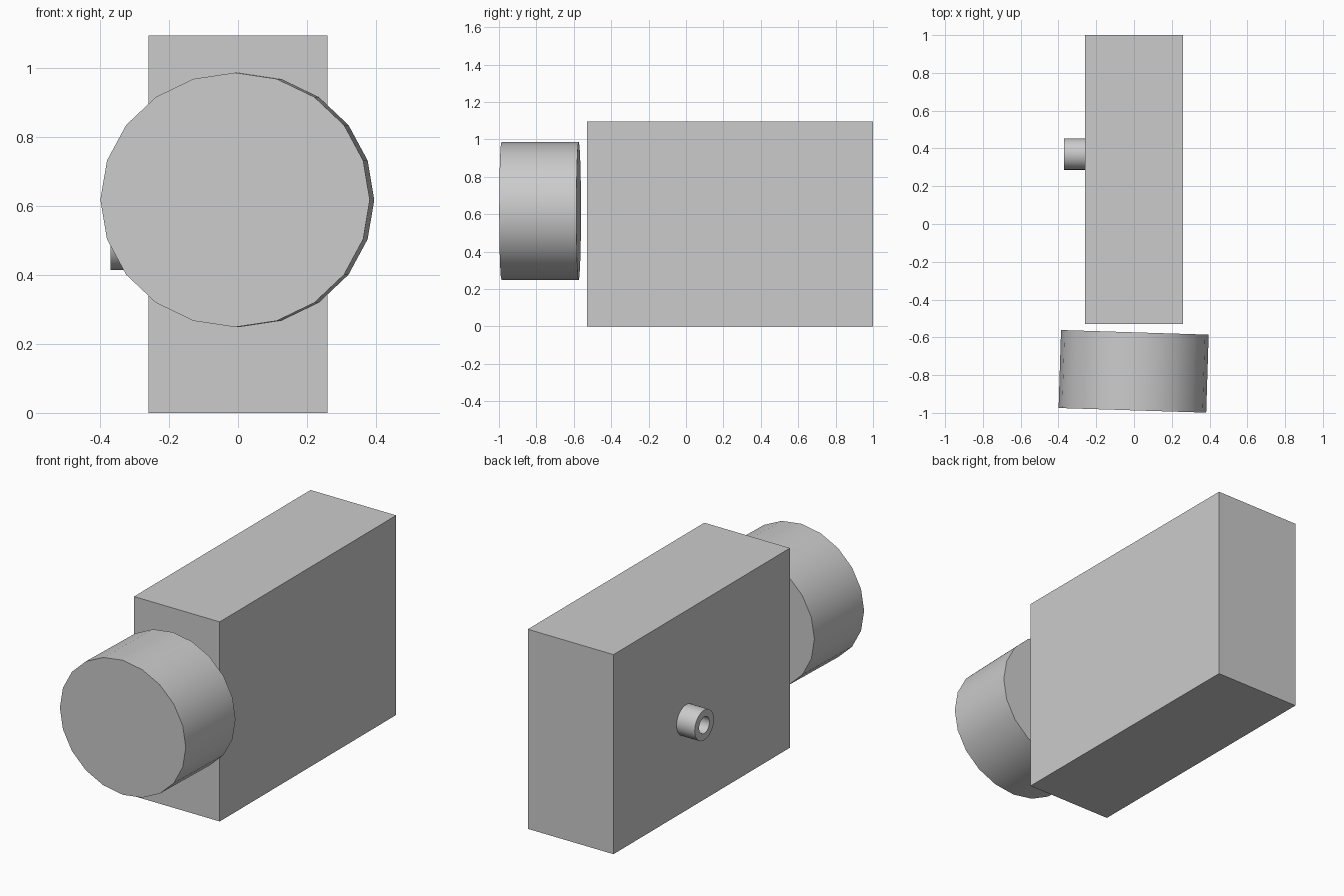
import bpy, bmesh, math
from mathutils import Matrix, Vector

cube = bpy.data.objects.get("Cube")
if cube:
    bpy.data.objects.remove(cube, do_unlink=True)

# Single matte grey
grey = bpy.data.materials.new("plain grey")
grey.use_nodes = True
colour = (0.6, 0.6, 0.6, 1)
grey.diffuse_color = colour
grey.node_tree.nodes["Principled BSDF"].inputs["Base Color"].default_value = colour


def finish(name, bm, smooth=False):
    bmesh.ops.recalc_face_normals(bm, faces=bm.faces)
    mesh = bpy.data.meshes.new(name)
    bm.to_mesh(mesh)
    bm.free()
    mesh.materials.append(grey)
    obj = bpy.data.objects.new(name, mesh)
    bpy.context.collection.objects.link(obj)
    if smooth:
        bpy.ops.object.select_all(action='DESELECT')
        obj.select_set(True)
        bpy.context.view_layer.objects.active = obj
        bpy.ops.object.shade_smooth_by_angle(angle=math.radians(40))
    return obj


# Main body: plain upright block
bm = bmesh.new()
bmesh.ops.create_cube(bm, size=1)
bmesh.ops.scale(bm, vec=(0.52, 1.53, 1.095), verts=bm.verts)
bmesh.ops.translate(bm, vec=(0, 0.235, 0.5475), verts=bm.verts)
finish("body", bm)

# Front drum: slightly oval, turned a touch about the vertical
bm = bmesh.new()
bmesh.ops.create_cone(bm, cap_ends=True, segments=20, radius1=1, radius2=1, depth=1)
bmesh.ops.rotate(bm, matrix=Matrix.Rotation(math.pi / 2, 3, 'X'), verts=bm.verts)
bmesh.ops.scale(bm, vec=(0.391, 0.413, 0.369), verts=bm.verts)
bmesh.ops.rotate(bm, matrix=Matrix.Rotation(math.radians(-1.8), 3, 'Z'), verts=bm.verts)
bmesh.ops.translate(bm, vec=(-0.002, -0.78, 0.618), verts=bm.verts)
finish("front_drum", bm, smooth=True)

# Side socket: short open tube, spun from a rectangular wall section
bm = bmesh.new()
centre = Vector((0, 0.37, 0.497))
outer, inner, tip, base = 0.083, 0.045, -0.37, -0.26
section = [(base, outer), (tip, outer), (tip, inner), (base, inner)]
verts = [bm.verts.new(centre + Vector((x, 0, r))) for x, r in section]
edges = [bm.edges.new((verts[i], verts[(i + 1) % 4])) for i in range(4)]
bmesh.ops.spin(bm, geom=verts + edges, cent=centre, axis=(1, 0, 0),
               angle=math.tau, steps=32, use_merge=True)
bmesh.ops.remove_doubles(bm, verts=bm.verts, dist=0.0001)
finish("side_socket", bm, smooth=True)
